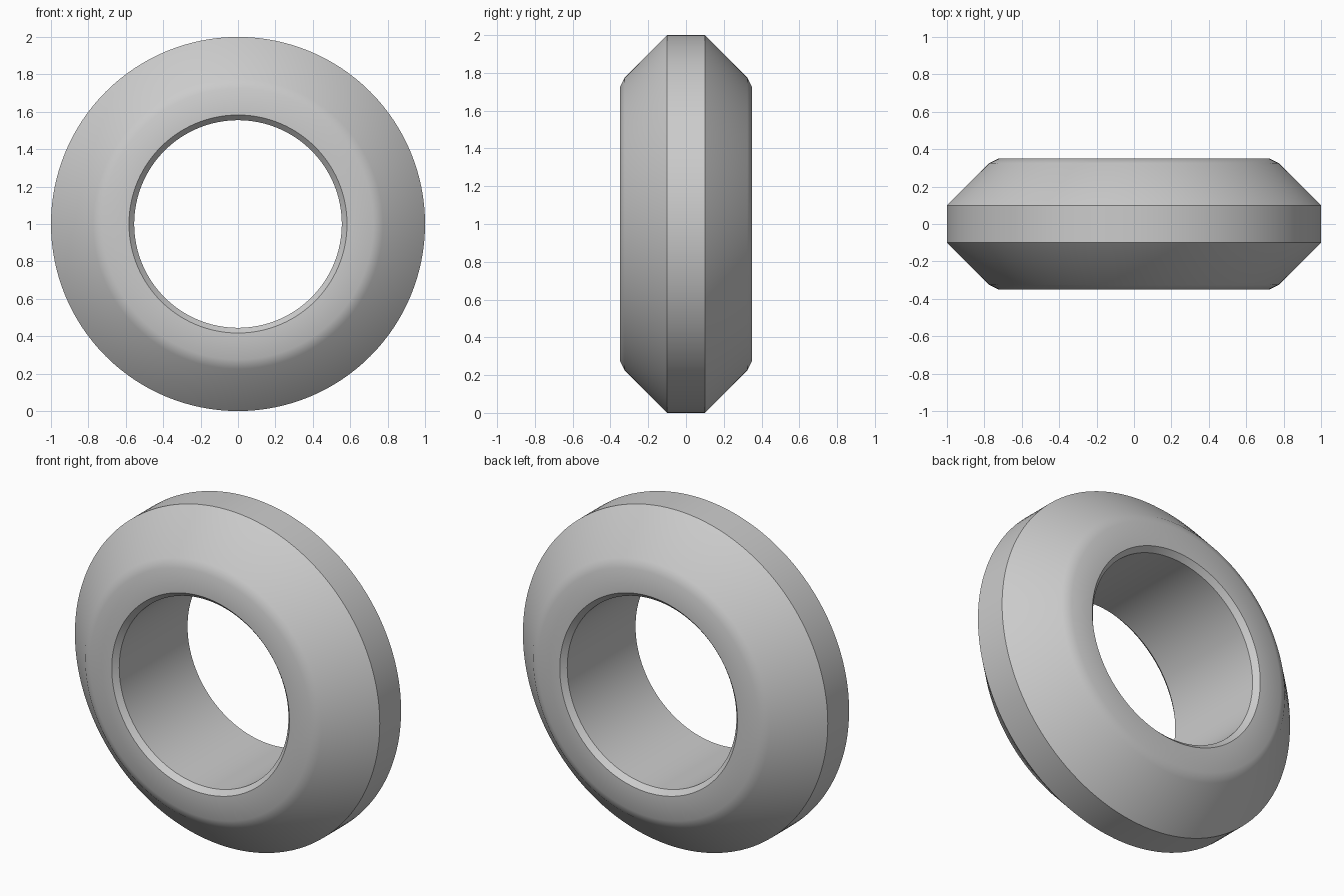
import bpy
import bmesh
import math
from mathutils import Matrix, Vector

cube = bpy.data.objects.get("Cube")
if cube:
    bpy.data.objects.remove(cube, do_unlink=True)

SEGMENTS = 128

# Plain grey material
grey = bpy.data.materials.new("light_grey")
grey.use_nodes = True
colour = (0.6, 0.6, 0.6, 1.0)
grey.diffuse_color = colour
grey.node_tree.nodes["Principled BSDF"].inputs["Base Color"].default_value = colour

# Half cross-section as (radius, depth), from bore to rim, then mirrored
half = [(0.555, 0.32), (0.583, 0.35), (0.725, 0.35), (0.775, 0.325), (1.0, 0.1)]
profile = [(r, -d) for r, d in half] + [(r, d) for r, d in reversed(half)]

# Ring: the closed section is turned around the y axis
bm = bmesh.new()
verts = [bm.verts.new((r, y, 0)) for r, y in profile]
edges = [bm.edges.new((verts[i - 1], verts[i])) for i in range(len(verts))]
bmesh.ops.spin(bm, geom=verts + edges, cent=(0, 0, 0), axis=(0, 1, 0),
               angle=math.tau, steps=SEGMENTS, use_merge=True)
bmesh.ops.remove_doubles(bm, verts=bm.verts[:], dist=0.0001)
bmesh.ops.recalc_face_normals(bm, faces=bm.faces[:])
bmesh.ops.transform(bm, matrix=Matrix.Translation(Vector((0, 0, 1))), verts=bm.verts[:])

mesh = bpy.data.meshes.new("bevelled_ring")
bm.to_mesh(mesh)
bm.free()
mesh.materials.append(grey)
ring = bpy.data.objects.new("bevelled_ring", mesh)
bpy.context.collection.objects.link(ring)

# Smooth shading with sharp rim and bore edges
bpy.ops.object.select_all(action="DESELECT")
ring.select_set(True)
bpy.context.view_layer.objects.active = ring
bpy.ops.object.shade_smooth_by_angle(angle=math.radians(30))
